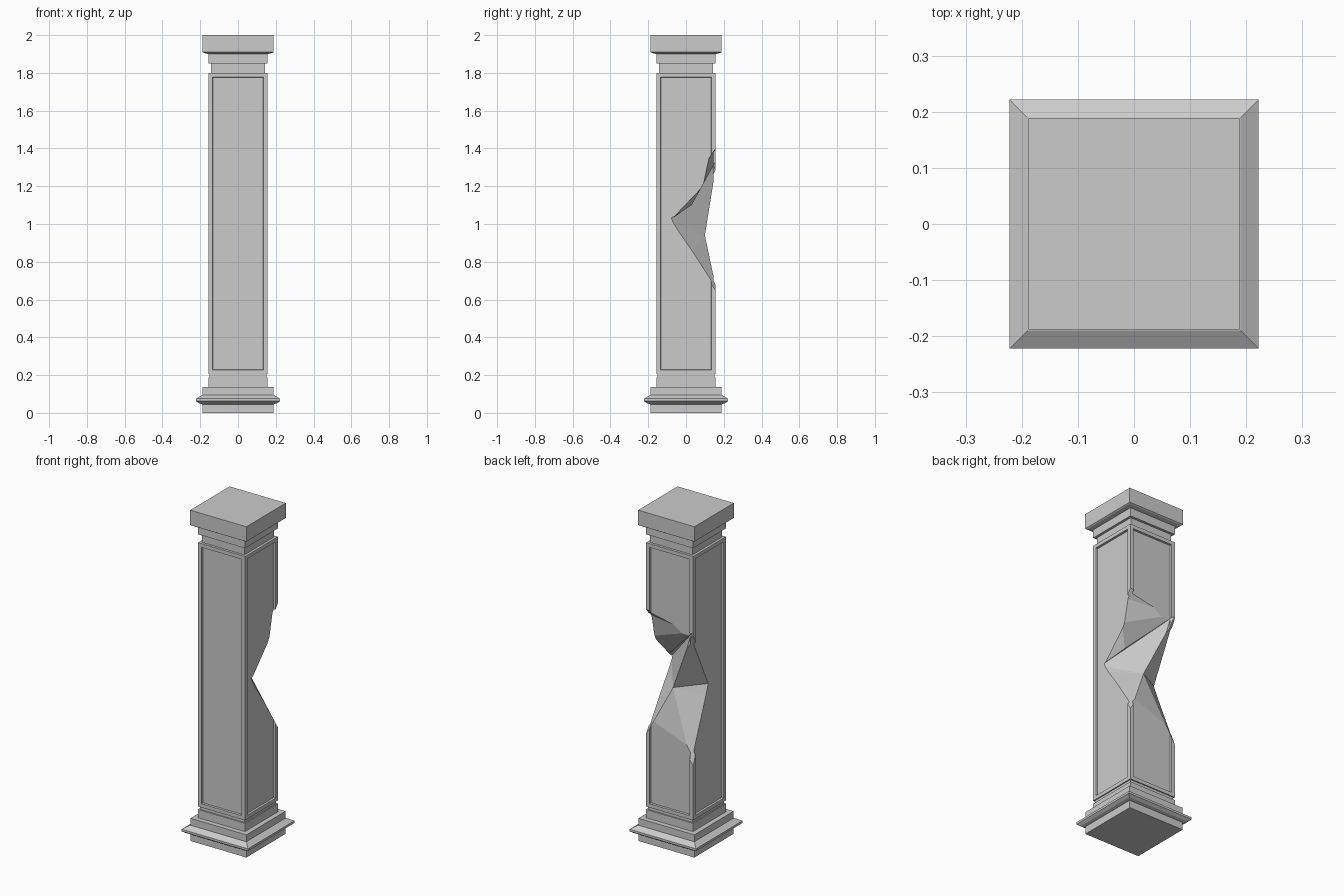
import bpy, bmesh

if "Cube" in bpy.data.objects:
    bpy.data.objects.remove(bpy.data.objects["Cube"])


def finish(name, bm):
    bmesh.ops.recalc_face_normals(bm, faces=bm.faces)
    me = bpy.data.meshes.new(name)
    bm.to_mesh(me)
    bm.free()
    ob = bpy.data.objects.new(name, me)
    bpy.context.collection.objects.link(ob)
    return ob


def square_loft(name, profile, panels=False):
    """Stack square rings from (half width, z) pairs and cap the ends."""
    bm = bmesh.new()
    rings = [[bm.verts.new((sx * h, sy * h, z))
              for sx, sy in ((-1, -1), (1, -1), (1, 1), (-1, 1))] for h, z in profile]
    sides = [bm.faces.new((a[i], a[(i + 1) % 4], b[(i + 1) % 4], b[i]))
             for a, b in zip(rings, rings[1:]) for i in range(4)]
    bm.faces.new(rings[0][::-1])
    bm.faces.new(rings[-1])
    if panels:
        bm.normal_update()
        bmesh.ops.inset_individual(bm, faces=sides, thickness=0.032)
        bmesh.ops.inset_individual(bm, faces=sides, thickness=0.002, depth=-0.012)
    return finish(name, bm)


# Stepped base with projecting flange
square_loft("base", [(.187, 0), (.187, .045), (.205, .05), (.222, .062), (.222, .075),
                     (.19, .095), (.187, .095), (.187, .137), (.157, .137),
                     (.157, .187), (.15, .187), (.15, .205)])

# Neck mouldings and cap slab
square_loft("capital", [(.142, 1.8), (.142, 1.85), (.157, 1.85), (.157, 1.9),
                        (.18, 1.905), (.188, 1.91), (.188, 2)])

# Shaft with recessed panels
shaft = square_loft("shaft", [(.157, .205), (.157, 1.8)], panels=True)

# Broken surface: right-hand edge, left-hand edge, inner ridge points
pts = {
    "R0": (.16, .165, 1.41), "R1": (.16, .12, 1.35), "R2": (.16, .09, 1.21),
    "R3": (.16, -.09, 1.02), "R4": (.16, -.06, .97), "R5": (.16, .03, .84),
    "R6": (.16, .165, .63),
    "L0": (-.16, .165, 1.345), "L1": (-.16, -.015, .97), "L2": (-.16, .01, .90),
    "L3": (-.16, .165, .51),
    "V": (.09, .03, 1.10), "P": (.016, .10, .94),
}
tris = ("R0 R1 L0, R1 R2 L0, R2 V L0, R2 R3 V, R3 L0 V, R3 P L0, R3 R4 P, "
        "R4 R5 P, R5 R6 P, R6 L3 P, L3 L2 P, L2 L1 P, L1 L0 P")
bm = bmesh.new()
front = {k: bm.verts.new(p) for k, p in pts.items()}
back = {k: bm.verts.new((p[0], .4, p[2])) for k, p in pts.items()}
for t in tris.split(", "):
    names = t.split()
    bm.faces.new([front[n] for n in names])
    bm.faces.new([back[n] for n in names])
rim = "R0 R1 R2 R3 R4 R5 R6 L3 L2 L1 L0".split()
for a, b in zip(rim, rim[1:] + rim[:1]):
    bm.faces.new((front[a], front[b], back[b], back[a]))
cutter = finish("break_cutter", bm)
cutter.hide_render = True

# Chip the break out of the shaft's back
mod = shaft.modifiers.new("break", 'BOOLEAN')
mod.operation = 'DIFFERENCE'
mod.solver = 'EXACT'
mod.object = cutter
bpy.context.view_layer.objects.active = shaft
shaft.select_set(True)
bpy.ops.object.modifier_apply(modifier=mod.name)
bpy.data.objects.remove(cutter)
